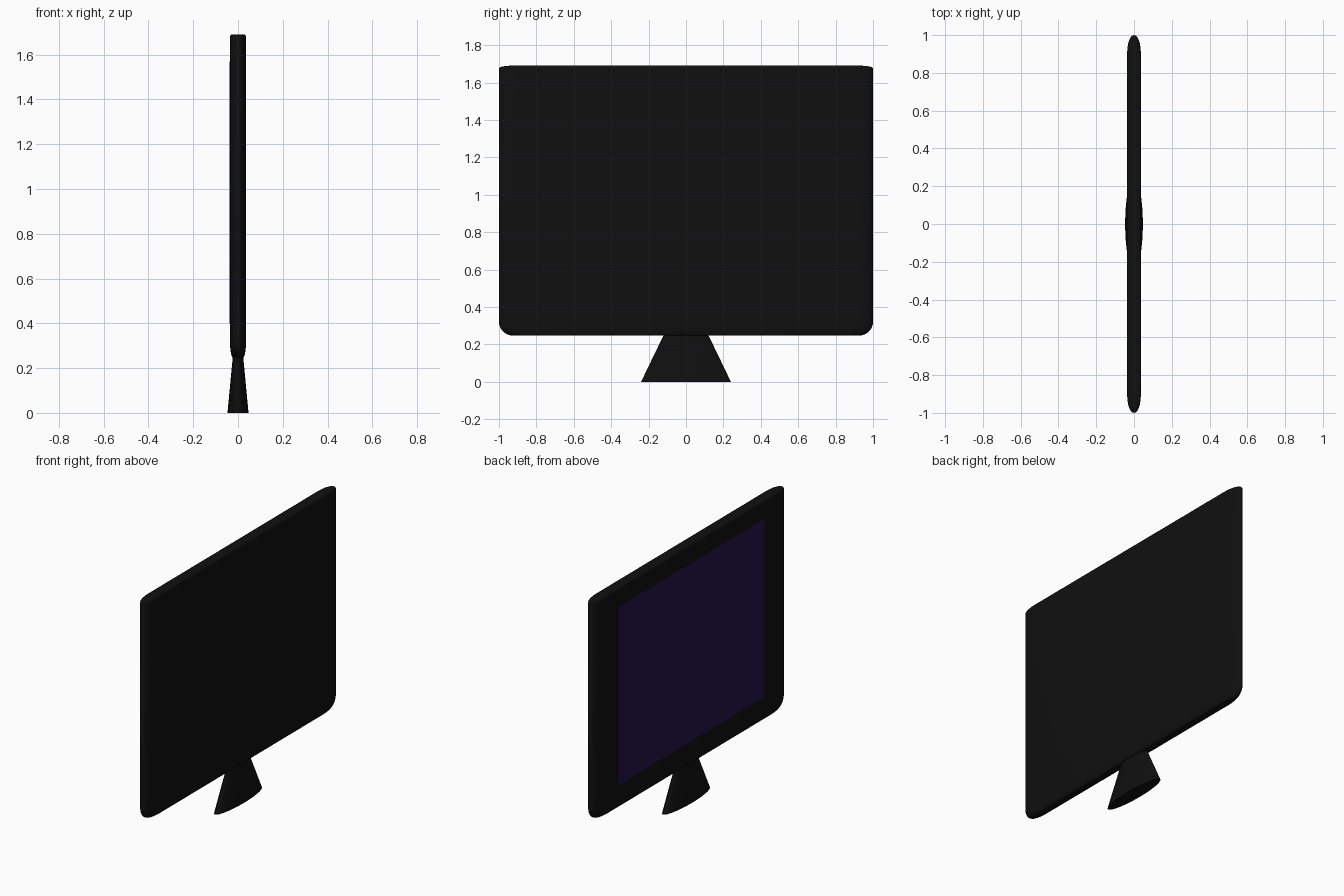
import bpy, bmesh, math

if "Cube" in bpy.data.objects:
    bpy.data.objects.remove(bpy.data.objects["Cube"])

BOTTOM, TOP, HALF_T = 0.247, 1.69, 0.036


def material(name, colour):
    mat = bpy.data.materials.new(name)
    mat.diffuse_color = (*colour, 1)
    mat.use_nodes = True
    mat.node_tree.nodes["Principled BSDF"].inputs["Base Color"].default_value = mat.diffuse_color
    return mat


def finish(bm, name, mat, smooth=True):
    bmesh.ops.recalc_face_normals(bm, faces=bm.faces)
    mesh = bpy.data.meshes.new(name)
    bm.to_mesh(mesh)
    bm.free()
    obj = bpy.data.objects.new(name, mesh)
    bpy.context.collection.objects.link(obj)
    mesh.materials.append(mat)
    if smooth:
        bpy.ops.object.select_all(action='DESELECT')
        obj.select_set(True)
        bpy.context.view_layer.objects.active = obj
        bpy.ops.object.shade_smooth_by_angle(angle=math.radians(40))
    return obj


def slab_outline(half_y, half_t, cap=0.09, steps=12):
    """Long thin outline with elliptical ends at +y and -y."""
    points = []
    for sign in (1, -1):
        for i in range(steps + 1):
            a = math.pi * i / steps
            points.append((sign * half_t * math.cos(a),
                           sign * (half_y - cap + cap * math.sin(a))))
    return points


black = material("black_plastic", (0.005, 0.005, 0.005))
violet = material("violet_screen", (0.018, 0.006, 0.068))

# Casing: outline lofted upward, with a soft bottom edge and a tight top edge
levels = []
for i in range(9):
    a = math.pi / 2 * i / 8
    k = 1 - math.sin(a)
    levels.append((BOTTOM + 0.075 * (1 - math.cos(a)), 0.075 * k, 0.014 * k))
for i in range(7):
    a = math.pi / 2 * i / 6
    k = 1 - math.cos(a)
    levels.append((TOP - 0.014 * (1 - math.sin(a)), 0.07 * k, 0.010 * k))

bm = bmesh.new()
rings = [[bm.verts.new((x, y, z)) for x, y in slab_outline(1 - dy, HALF_T - dt)]
         for z, dy, dt in levels]
for low, high in zip(rings, rings[1:]):
    for i in range(len(low)):
        j = (i + 1) % len(low)
        bm.faces.new((low[i], low[j], high[j], high[i]))
bm.faces.new(rings[0])
bm.faces.new(rings[-1])
finish(bm, "casing", black)

# Stand: flattened tapering cone, its top sunk into the casing
bm = bmesh.new()
bmesh.ops.create_cone(bm, cap_ends=True, segments=32, radius1=0.24, radius2=0.105, depth=0.28)
bmesh.ops.translate(bm, verts=bm.verts, vec=(0, 0, 0.14))
bmesh.ops.scale(bm, verts=bm.verts, vec=(0.047 / 0.24, 1, 1))
finish(bm, "stand", black)

# Screen: thin panel on the -x face
bm = bmesh.new()
bmesh.ops.create_cube(bm, size=1)
bmesh.ops.scale(bm, verts=bm.verts, vec=(0.004, 1.52, 1.17))
bmesh.ops.translate(bm, verts=bm.verts, vec=(-HALF_T + 0.0005, 0, 0.985))
finish(bm, "screen", violet, smooth=False)
